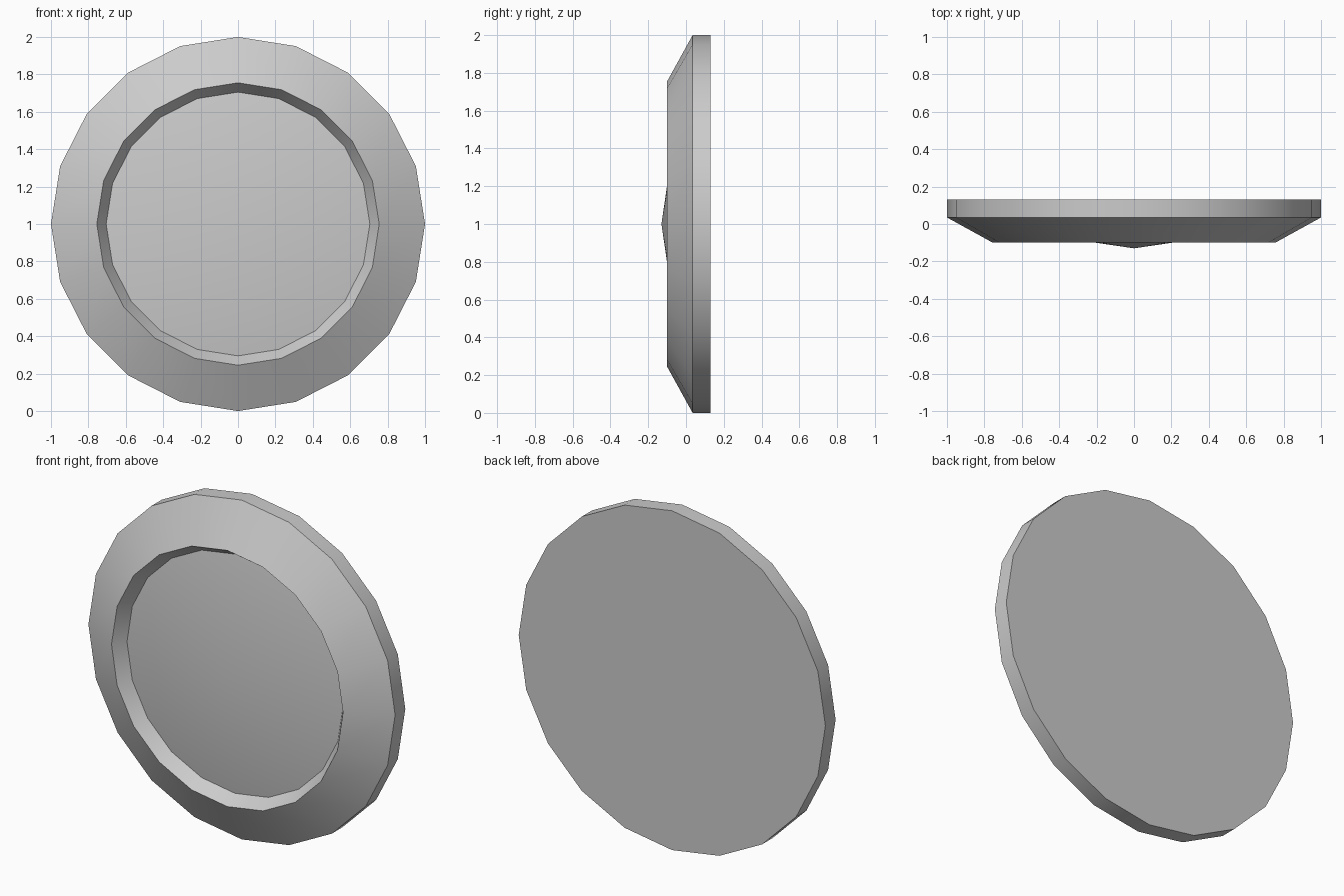
import bpy
import bmesh
from math import radians, sin, cos, pi

SIDES = 20
CENTRE_Z = 1.0

cube = bpy.data.objects.get("Cube")
if cube:
    bpy.data.objects.remove(cube, do_unlink=True)

grey = bpy.data.materials.new("plain grey")
colour = (0.6, 0.6, 0.6, 1)
grey.diffuse_color = colour
grey.use_nodes = True
grey.node_tree.nodes["Principled BSDF"].inputs["Base Color"].default_value = colour


def lathe(name, profile):
    """Turn (radius, y) points about the front-to-back axis; zero radius closes an end."""
    bm = bmesh.new()
    rings = []
    for radius, y in profile:
        count = SIDES if radius else 1
        angles = [2 * pi * i / SIDES for i in range(count)]
        rings.append([bm.verts.new((radius * sin(a), y, CENTRE_Z + radius * cos(a)))
                      for a in angles])
    for a, b in zip(rings, rings[1:]):
        for i in range(SIDES):
            j = (i + 1) % SIDES
            if len(b) == 1:
                bm.faces.new((a[i], a[j], b[0]))
            else:
                bm.faces.new((a[i], a[j], b[j], b[i]))
    # Flat cap on an open first ring
    if name == "casing":
        bm.faces.new(rings[0][::-1])
    bm.normal_update()
    mesh = bpy.data.meshes.new(name)
    bm.to_mesh(mesh)
    bm.free()
    mesh.materials.append(grey)
    obj = bpy.data.objects.new(name, mesh)
    bpy.context.collection.objects.link(obj)
    bpy.ops.object.select_all(action="DESELECT")
    obj.select_set(True)
    bpy.context.view_layer.objects.active = obj
    bpy.ops.object.shade_smooth_by_angle(angle=radians(30))
    return obj


# Flat back, straight edge, sloping rim and inner lip
lathe("casing", [(1, 0.13), (1, 0.035), (0.755, -0.1), (0.705, -0.027)])

# Shallow pointed face set inside the lip
lathe("domed_face", [(0.705, -0.027), (0, -0.13)])
